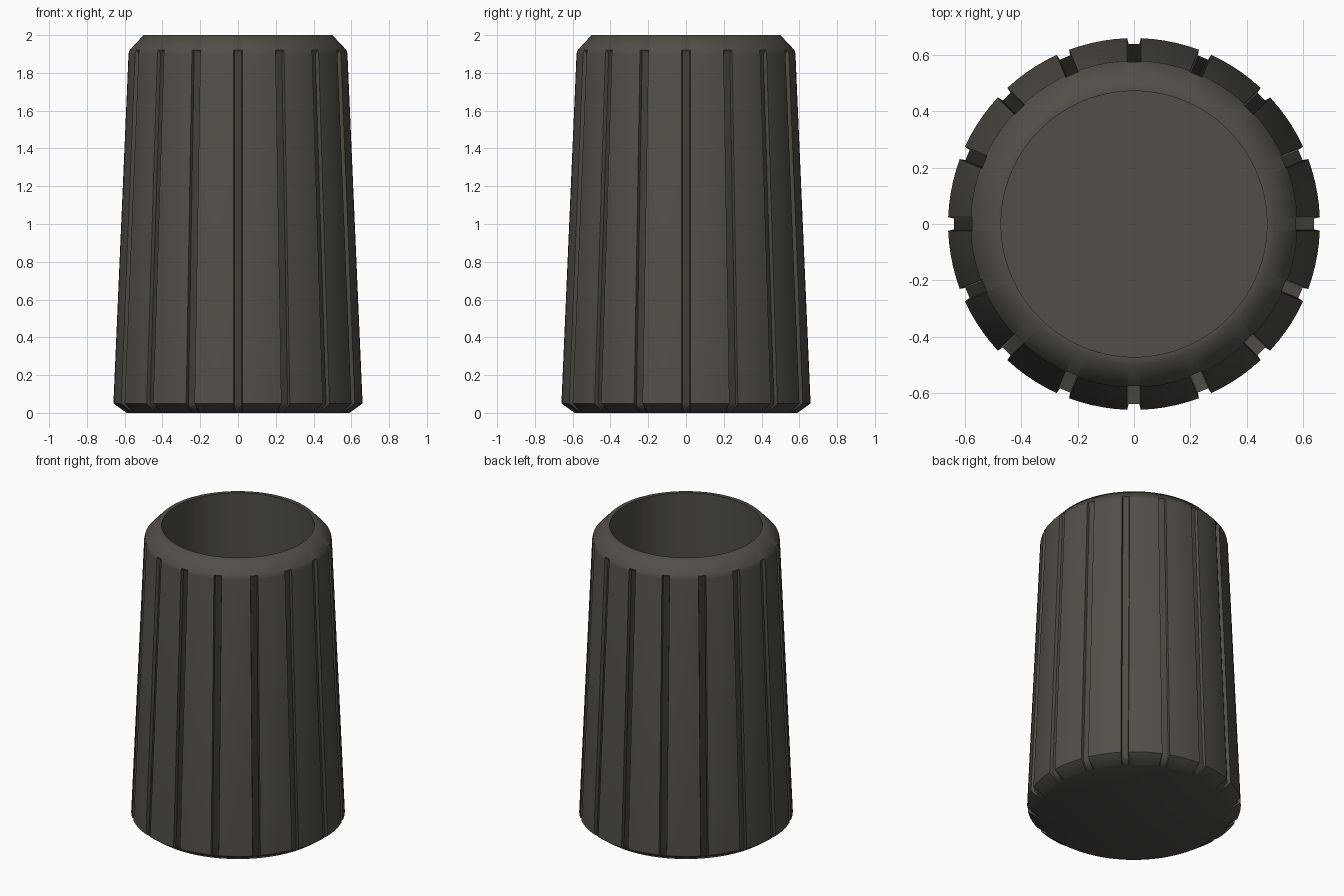
import bpy, bmesh, math

if "Cube" in bpy.data.objects:
    bpy.data.objects.remove(bpy.data.objects["Cube"])

N = 16                      # grooves around the body
STEP = 2 * math.pi / N
RIB_CUTS = 5                # segments across each rib

mat = bpy.data.materials.new("dark warm grey")
mat.diffuse_color = (0.085, 0.077, 0.065, 1)
mat.use_nodes = True
mat.node_tree.nodes["Principled BSDF"].inputs["Base Color"].default_value = mat.diffuse_color


def ring(bm, r, z, depth=0.0, half=0.024):
    """One horizontal loop; groove points are pushed inward by depth."""
    verts = []
    a, f = half / r, (half - 0.004) / r
    for i in range(N):
        c = i * STEP
        pts = [(-a, r), (-f, r - depth), (f, r - depth), (a, r)]
        pts += [(a + (STEP - 2 * a) * k / RIB_CUTS, r) for k in range(1, RIB_CUTS)]
        for off, rad in pts:
            verts.append(bm.verts.new((rad * math.cos(c + off), rad * math.sin(c + off), z)))
    return verts


bm = bmesh.new()

# Profile from underside, up the ribbed wall, over the rim and down inside
profile = [
    (0.59, 0.0, 0.0),
    (0.66, 0.05, 0.02),
    (0.58, 1.90, 0.02),
    (0.575, 1.92, 0.0),
    (0.50, 2.0, 0.0),
    (0.472, 2.0, 0.0),
    (0.472, 0.10, 0.0),
]
loops = [ring(bm, *p) for p in profile]
for low, high in zip(loops, loops[1:]):
    n = len(low)
    for i in range(n):
        j = (i + 1) % n
        bm.faces.new((low[i], low[j], high[j], high[i]))

# Underside and inner floor
bm.faces.new(list(reversed(loops[0])))
bm.faces.new(loops[-1])
bmesh.ops.recalc_face_normals(bm, faces=bm.faces)

mesh = bpy.data.meshes.new("ribbed_cup")
bm.to_mesh(mesh)
bm.free()
mesh.materials.append(mat)
cup = bpy.data.objects.new("ribbed_cup", mesh)
bpy.context.collection.objects.link(cup)

# Smooth ribs and chamfers, crisp groove walls and opening
bpy.context.view_layer.objects.active = cup
cup.select_set(True)
bpy.ops.object.shade_smooth_by_angle(angle=math.radians(50))
